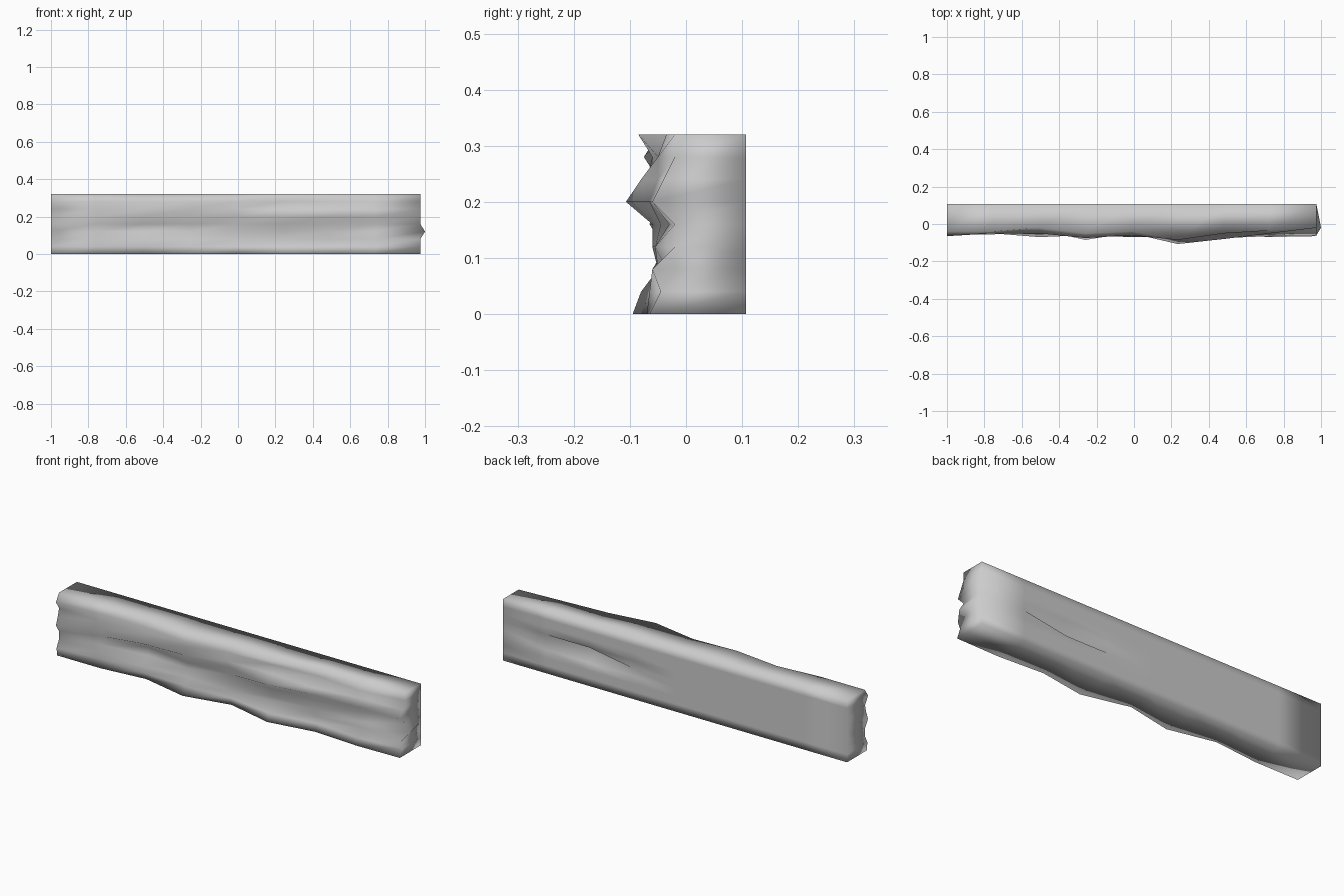
import bpy, bmesh

if "Cube" in bpy.data.objects:
    bpy.data.objects.remove(bpy.data.objects["Cube"])

N = 9
X0, X1, HEIGHT, BACK = -1.0, 0.975, 0.32, 0.107

# Front relief: depth toward the viewer in hundredths, rows from bottom to top
RELIEF = [
    "5.5 5.5 3.0 8.5 3.5 9.5 5.5 7.0 6.5",
    "6.0 4.0 5.0 6.0 4.5 8.0 4.5 6.5 4.5",
    "4.0 4.5 6.0 4.0 5.0 2.5 5.0 3.5 6.0",
    "4.0 5.0 2.0 3.5 5.0 6.0 5.5 5.5 2.0",
    "6.5 4.0 1.5 5.0 4.0 6.0 4.5 3.0 2.0",
    "5.0 5.0 7.0 6.0 5.0 10.7 7.5 6.5 6.0",
    "4.0 5.0 5.0 5.0 7.0 6.5 8.0 5.0 4.0",
    "6.5 5.0 5.0 7.5 6.0 5.0 3.0 5.0 2.0",
    "4.0 4.0 2.0 5.0 4.0 8.5 5.0 3.5 2.0",
]

bm = bmesh.new()


def sheet(depth):
    return [[bm.verts.new((X0 + (X1 - X0) * i / (N - 1), depth(i, j),
                           HEIGHT * j / (N - 1))) for i in range(N)]
            for j in range(N)]


# Rough front, and flat back with one dent
relief = [[float(v) / 100 for v in row.split()] for row in RELIEF]
front = sheet(lambda i, j: -relief[j][i])
back = sheet(lambda i, j: BACK - (0.08 if (i, j) == (6, 4) else 0))

# Small tooth on the right end
front[3][N - 1].co.x = 1.0

for g in (front, back):
    for j in range(N - 1):
        for i in range(N - 1):
            bm.faces.new((g[j][i], g[j][i + 1], g[j + 1][i + 1], g[j + 1][i]))

# Top, bottom and ends join the two sheets
for k in range(N - 1):
    for e in (0, N - 1):
        bm.faces.new((front[e][k], front[e][k + 1], back[e][k + 1], back[e][k]))
        bm.faces.new((front[k][e], front[k + 1][e], back[k + 1][e], back[k][e]))

bmesh.ops.recalc_face_normals(bm, faces=bm.faces)
for f in bm.faces:
    f.smooth = True

mesh = bpy.data.meshes.new("rough_stone_slab")
bm.to_mesh(mesh)
bm.free()
slab = bpy.data.objects.new("rough_stone_slab", mesh)
bpy.context.collection.objects.link(slab)
